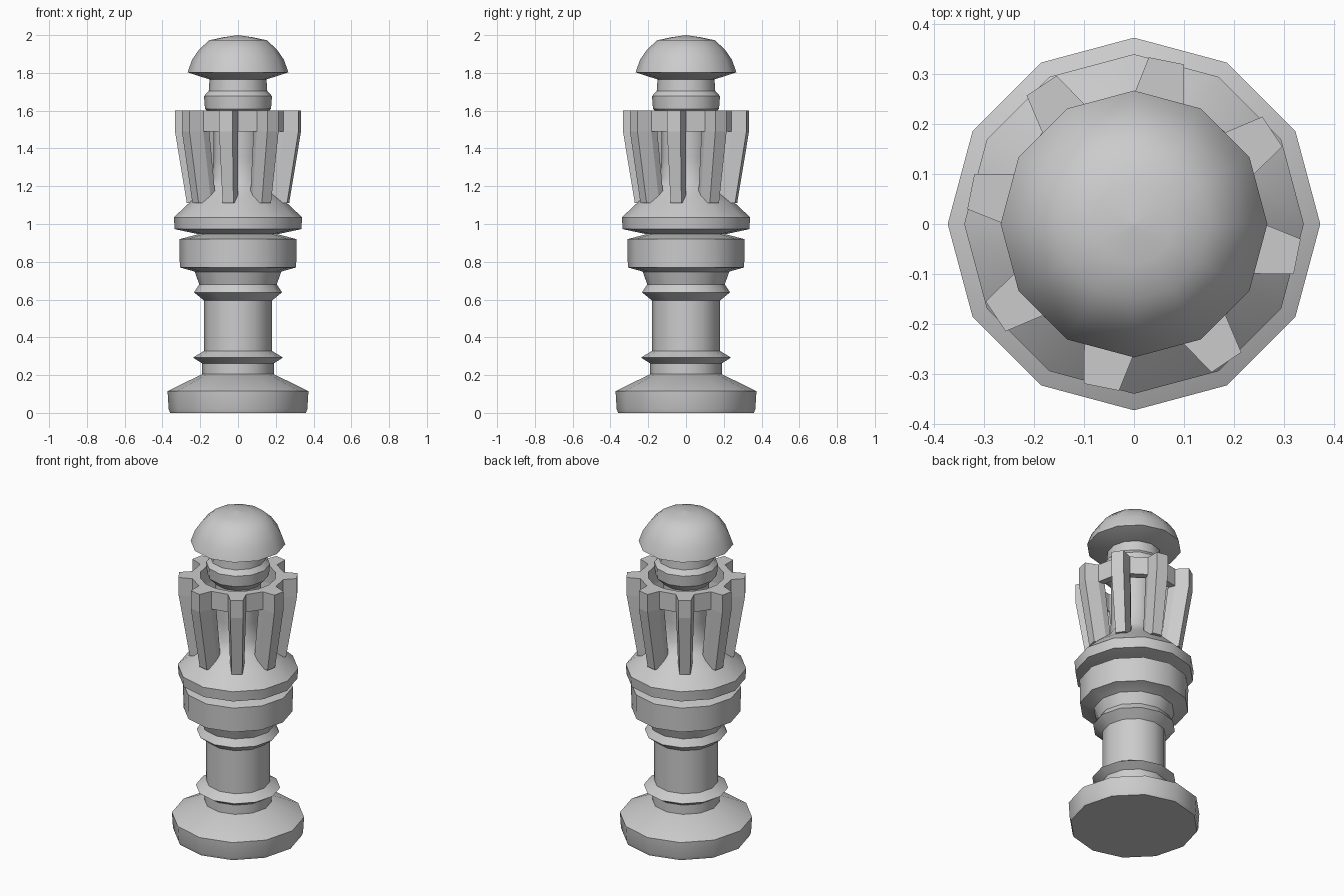
import bpy, bmesh
from math import sin, cos, radians, pi

cube = bpy.data.objects.get("Cube")
if cube:
    bpy.data.objects.remove(cube, do_unlink=True)

grey = bpy.data.materials.new("light grey")
grey.use_nodes = True
grey.diffuse_color = (0.6, 0.6, 0.6, 1)
grey.node_tree.nodes["Principled BSDF"].inputs["Base Color"].default_value = (0.6, 0.6, 0.6, 1)


def finish(name, bm, smooth_angle=0):
    bmesh.ops.recalc_face_normals(bm, faces=bm.faces)
    mesh = bpy.data.meshes.new(name)
    bm.to_mesh(mesh)
    bm.free()
    mesh.materials.append(grey)
    obj = bpy.data.objects.new(name, mesh)
    bpy.context.collection.objects.link(obj)
    if smooth_angle:
        bpy.ops.object.select_all(action='DESELECT')
        obj.select_set(True)
        bpy.context.view_layer.objects.active = obj
        bpy.ops.object.shade_smooth_by_angle(angle=radians(smooth_angle))
    return obj


def ring_point(bm, r, angle, z):
    return bm.verts.new((r * cos(angle), r * sin(angle), z))


def bridge(bm, loops, closed=False):
    """Join successive rings of vertices with quads."""
    n = len(loops[0])
    pairs = list(zip(loops, loops[1:] + loops[:1] if closed else loops[1:]))
    for low, high in pairs:
        for i in range(n):
            j = (i + 1) % n
            bm.faces.new((low[i], low[j], high[j], high[i]))


def lathe(name, profile, sides=12, closed=False, smooth_angle=35):
    bm = bmesh.new()
    loops = [[ring_point(bm, r, 2 * pi * i / sides, z) for i in range(sides)]
             for r, z in profile]
    bridge(bm, loops, closed)
    if not closed:
        bm.faces.new(loops[0])
        bm.faces.new(loops[-1])
    bmesh.ops.remove_doubles(bm, verts=bm.verts, dist=0.0005)
    return finish(name, bm, smooth_angle)


# Turned parts from the ground up
lathe("base", [(.36, 0), (.367, .02), (.373, .115), (.19, .205)])
lathe("stem", [(.19, .2), (.19, .262), (.238, .293), (.18, .328),
               (.18, .595), (.233, .638), (.205, .68), (.23, .75)])
lathe("collar", [(.22, .74), (.235, .75), (.308, .77), (.31, .92), (.2, .948)])
lathe("crown_cup", [(.2, .944), (.335, .973), (.34, 1.035), (.255, 1.115),
                    (.175, 1.18), (.135, 1.24), (.13, 1.35), (.13, 1.58)])
lathe("neck", [(.13, 1.565), (.175, 1.61), (.18, 1.677), (.155, 1.705), (.15, 1.78)])
lathe("head", [(.15, 1.765), (.267, 1.803), (.243, 1.87), (.205, 1.925),
               (.152, 1.973), (.08, 1.988), (.001, 2)])

# Hoop that ties the top of the ribs together
lathe("crown_hoop", [(.215, 1.49), (.26, 1.49), (.26, 1.6), (.215, 1.6)],
      sides=16, closed=True, smooth_angle=0)

# Eight tapered ribs flaring up from the cup
HALF_IN, HALF_OUT = radians(11.25), radians(6.15)
levels = [(1.11, .165, .2, .272), (1.49, .215, .26, .335), (1.6, .215, .26, .335)]
for k in range(8):
    bm = bmesh.new()
    mid_angle = radians(78.75 + 45 * k)
    loops = []
    for z, inner, middle, outer in levels:
        corners = [(inner, -HALF_IN), (middle, -HALF_IN), (outer, -HALF_OUT),
                   (outer, HALF_OUT), (middle, HALF_IN), (inner, HALF_IN)]
        loops.append([ring_point(bm, r, mid_angle + a, z) for r, a in corners])
    bridge(bm, loops)
    bm.faces.new(loops[0])
    bm.faces.new(loops[-1])
    finish(f"crown_rib_{k + 1}", bm)
